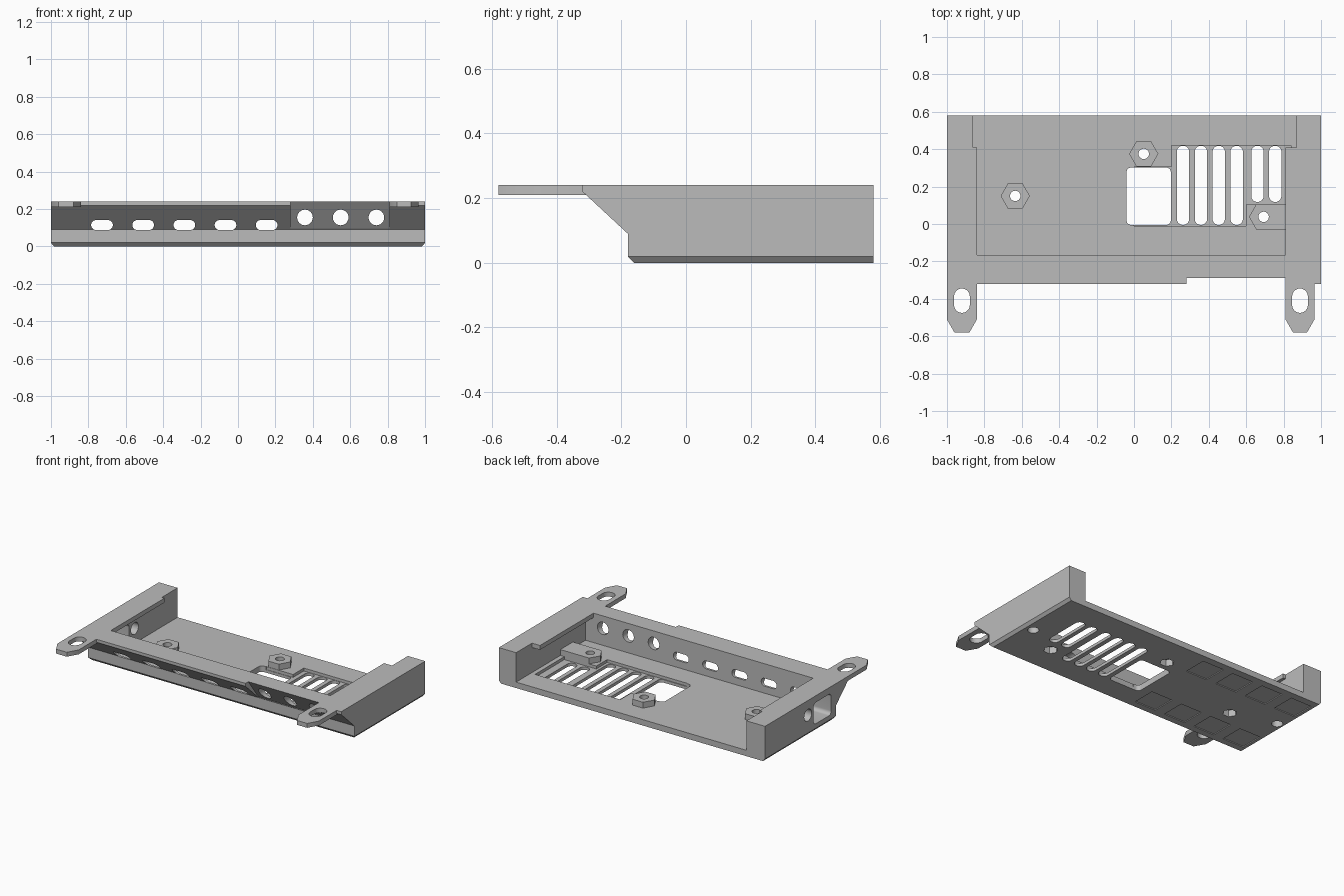
import bpy, bmesh, math
from mathutils import Vector

cube = bpy.data.objects.get("Cube")
if cube:
    bpy.data.objects.remove(cube, do_unlink=True)

grey = bpy.data.materials.new("plain grey")
grey.use_nodes = True
COLOUR = (0.5, 0.5, 0.5, 1)
grey.diffuse_color = COLOUR
grey.node_tree.nodes["Principled BSDF"].inputs["Base Color"].default_value = COLOUR


def prism(name, pts, lo, hi, axis="z"):
    """Extrude a flat outline between lo and hi along an axis."""
    place = {"x": lambda a, b, t: (t, a, b),
             "y": lambda a, b, t: (a, t, b),
             "z": lambda a, b, t: (a, b, t)}[axis]
    bm = bmesh.new()
    face = bm.faces.new([bm.verts.new(place(a, b, lo)) for a, b in pts])
    out = bmesh.ops.extrude_face_region(bm, geom=[face])["geom"]
    move = Vector(place(0, 0, hi - lo))
    bmesh.ops.translate(bm, vec=move, verts=[v for v in out if isinstance(v, bmesh.types.BMVert)])
    bmesh.ops.recalc_face_normals(bm, faces=bm.faces)
    mesh = bpy.data.meshes.new(name)
    bm.to_mesh(mesh)
    bm.free()
    mesh.materials.append(grey)
    obj = bpy.data.objects.new(name, mesh)
    bpy.context.collection.objects.link(obj)
    return obj


def rect(a0, a1, b0, b1):
    return [(a0, b0), (a1, b0), (a1, b1), (a0, b1)]


def ring(a, b, r, n=24):
    return [(a + r * math.cos(math.tau * i / n), b + r * math.sin(math.tau * i / n))
            for i in range(n)]


def rounded(a0, a1, b0, b1, r, n=8):
    """Rectangle with round corners; a full radius gives a slot."""
    corners = [(a1 - r, b1 - r), (a0 + r, b1 - r), (a0 + r, b0 + r), (a1 - r, b0 + r)]
    pts = []
    for q, (a, b) in enumerate(corners):
        for i in range(n + 1):
            t = (q + i / n) * math.pi / 2
            p = (a + r * math.cos(t), b + r * math.sin(t))
            if not pts or math.dist(p, pts[-1]) > 1e-4:
                pts.append(p)
    if math.dist(pts[0], pts[-1]) < 1e-4:
        pts.pop()
    return pts


def combine(target, tool, operation):
    mod = target.modifiers.new("combine", "BOOLEAN")
    mod.object, mod.operation, mod.solver = tool, operation, "EXACT"
    bpy.context.view_layer.update()
    result = target.evaluated_get(bpy.context.evaluated_depsgraph_get())
    mesh = bpy.data.meshes.new_from_object(result)
    target.modifiers.clear()
    target.data = mesh
    bpy.data.objects.remove(tool, do_unlink=True)


def cut(pts, lo, hi, axis="z"):
    combine(tray, prism("cutter", pts, lo, hi, axis), "DIFFERENCE")


def add(pts, lo, hi, axis="z"):
    combine(tray, prism("addition", pts, lo, hi, axis), "UNION")


FLOOR, PLATE, TOP = 0.04, 0.21, 0.24

# Solid body with sloping front
tray = prism("tray", [(-0.16, 0), (0.58, 0), (0.58, TOP), (-0.32, TOP), (-0.32, 0.22),
                      (-0.18, 0.09), (-0.18, 0.02)], -1, 1, "x")

# Bevels along the lower side edges
for s in (-1, 1):
    cut([(s * 0.98, -0.005), (s * 1.005, 0.025), (s * 1.1, 0.025), (s * 1.1, -0.005)], -1, 1, "y")

# Cavity open to the back, with overhanging lips at the top
cut(rect(-0.86, 0.87, -0.165, 0.7), FLOOR, PLATE)
cut([(-0.84, -0.165), (0.81, -0.165), (0.81, 0.41), (0.87, 0.41),
     (0.87, 0.7), (-0.86, 0.7), (-0.86, 0.41), (-0.84, 0.41)], PLATE - 0.01, 0.3)

# Steeper socket panel on the front
cut([(-0.2976, 0.25), (-0.18, 0.095), (-0.4, 0.095), (-0.4, 0.25)], 0.28, 0.81, "x")

# Mounting tabs with slots
for x0, x1 in ((-1, -0.84), (0.81, 0.965)):
    add([(x0, -0.3), (x0, -0.51), (x0 + 0.04, -0.58), (x1 - 0.04, -0.58),
         (x1, -0.51), (x1, -0.3)], PLATE, TOP)
    mid = (x0 + x1) / 2
    cut(rounded(mid - 0.042, mid + 0.042, -0.475, -0.345, 0.042), 0.15, 0.3)

# Sunken floor area around the vents
cut([(0, -0.01), (0.6, -0.01), (0.6, 0.105), (0.84, 0.105), (0.84, 0.42),
     (0.2, 0.42), (0.2, 0.305), (0, 0.305)], 0.02, 0.06)

# Board standoffs with screw holes and nut pockets
posts = [(-0.635, 0.15), (0.052, 0.375), (0.693, 0.038)]
for i, (x, y) in enumerate(posts):
    outline = ring(x, y, 0.078, 6)
    if i == 2:
        outline = outline[2:5] + [(0.88, y - 0.0675), (0.88, y + 0.0675)]
    add(outline, 0.01, 0.08)
    cut(ring(x, y, 0.028), -0.1, 0.2)
    cut(ring(x, y, 0.045, 6), -0.1, 0.045)

# Floor openings: rounded square and vent slots
cut(rounded(-0.04, 0.197, -0.005, 0.302, 0.025), -0.1, 0.1)
for i, x in enumerate((0.262, 0.358, 0.453, 0.549, 0.66, 0.755)):
    cut(rounded(x - 0.033, x + 0.033, 0.118 if i > 3 else -0.005, 0.418, 0.032), -0.1, 0.06)

# Front slots and round sockets
for i in range(5):
    x = -0.727 + 0.22 * i
    cut(rounded(x - 0.058, x + 0.058, 0.088, 0.141, 0.026), -0.5, -0.1, "y")
for x in (0.358, 0.549, 0.74):
    cut(ring(x, 0.155, 0.042), -0.5, -0.1, "y")

# Side wall cable openings
cut(rounded(-0.13, 0.06, 0.05, 0.195, 0.025), -1.1, -0.8, "x")
cut(ring(0.12, 0.14, 0.04), -1.1, -0.8, "x")

# Blind screw holes and shallow foot pads underneath
for x, y in ((0.93, 0.155), (-0.94, 0.235)):
    cut(ring(x, y, 0.035), -0.1, 0.14)
for i in range(4):
    for y in (0.45, -0.035):
        x = -0.185 - 0.233 * i
        cut(rect(x - 0.08, x + 0.08, y - 0.08, y + 0.08), -0.1, 0.006)

bpy.context.view_layer.objects.active = tray
tray.select_set(True)
bpy.ops.object.shade_smooth_by_angle(angle=math.radians(30))
